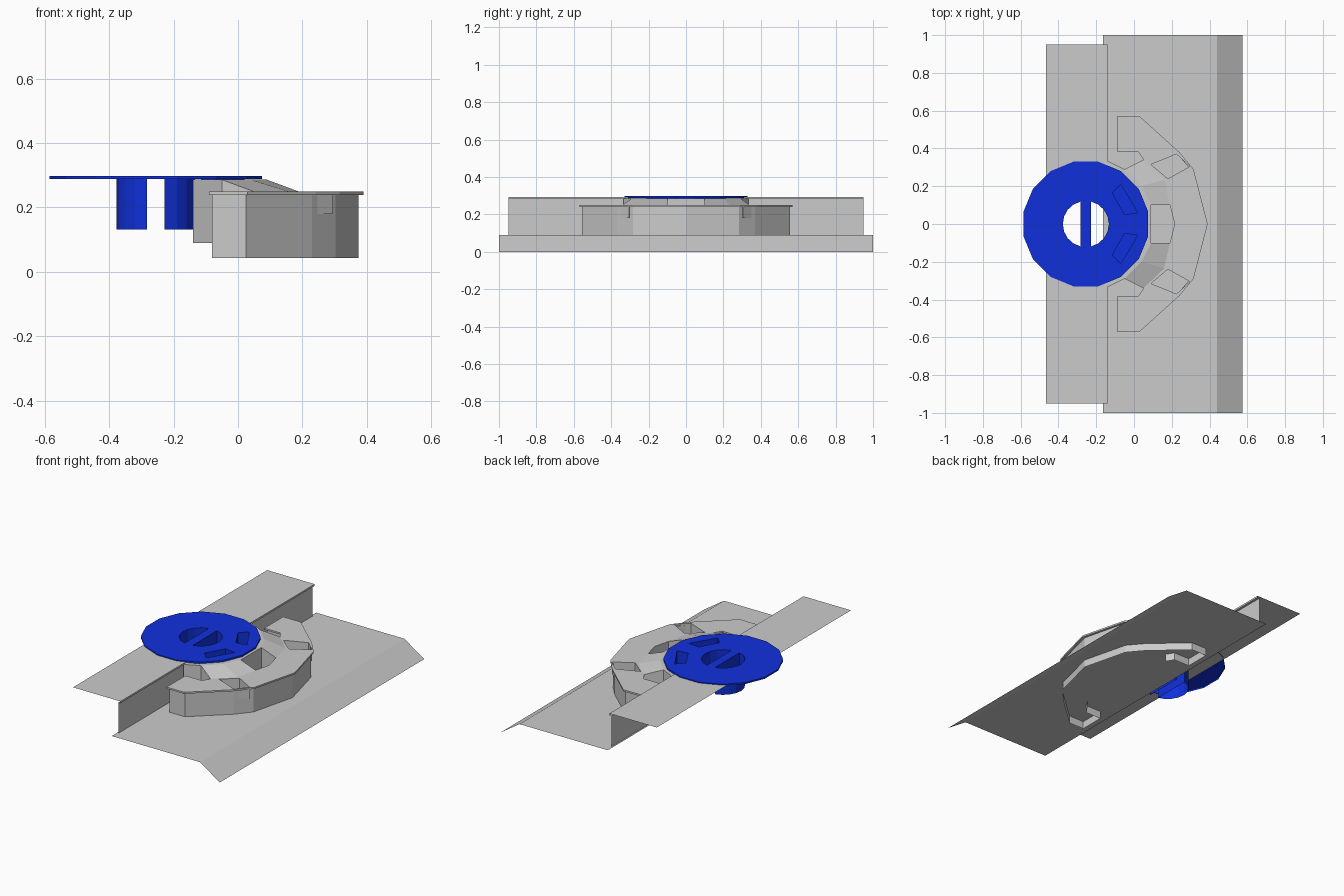
import bpy, bmesh, math

if "Cube" in bpy.data.objects:
    bpy.data.objects.remove(bpy.data.objects["Cube"])


def mir(pts):
    """Mirror a half outline across y = 0 and append it in reverse order."""
    return pts + [(x, -y) for x, y in reversed(pts) if abs(y) > 1e-6]


def flip(pts):
    return [(x, -y) for x, y in pts]


def at(pts, z):
    return [(x, y, z) for x, y in pts]


def band(bm, a, b, closed=False):
    """Skin two matching 3D point rows with quads."""
    va = [bm.verts.new(p) for p in a]
    vb = [bm.verts.new(p) for p in b]
    n = len(a)
    for i in range(n if closed else n - 1):
        j = (i + 1) % n
        bm.faces.new((va[i], va[j], vb[j], vb[i]))


def plate(bm, loops, z):
    """Flat plate: first loop is the outline, the others are holes."""
    edges = []
    for loop in loops:
        vs = [bm.verts.new(p) for p in at(loop, z)]
        edges += [bm.edges.new((vs[i], vs[(i + 1) % len(vs)])) for i in range(len(vs))]
    bmesh.ops.triangle_fill(bm, edges=edges, use_beauty=True, normal=(0, 0, 1))


def pocket(bm, quad, z0, z1):
    band(bm, at(quad, z0), at(quad, z1), True)
    bm.faces.new([bm.verts.new(p) for p in at(quad, z1)])


def finish(bm, name, mat=None):
    bmesh.ops.remove_doubles(bm, verts=bm.verts[:], dist=0.0005)
    bmesh.ops.dissolve_limit(bm, angle_limit=0.01, verts=bm.verts[:], edges=bm.edges[:])
    bmesh.ops.recalc_face_normals(bm, faces=bm.faces[:])
    bm.normal_update()
    if sum(f.normal.z * f.calc_area() for f in bm.faces) < 0:
        bmesh.ops.reverse_faces(bm, faces=bm.faces[:])
    me = bpy.data.meshes.new(name)
    bm.to_mesh(me)
    bm.free()
    ob = bpy.data.objects.new(name, me)
    bpy.context.collection.objects.link(ob)
    if mat:
        me.materials.append(mat)
    return ob


def sweep_y(bm, profile, y0, y1):
    band(bm, [(x, y0, z) for x, z in profile], [(x, y1, z) for x, z in profile])


blue = bpy.data.materials.new("blue")
blue.diffuse_color = (0.005, 0.03, 0.72, 1)
blue.use_nodes = True
blue.node_tree.nodes["Principled BSDF"].inputs["Base Color"].default_value = blue.diffuse_color

# Low base sheet with sloped outer edge
bm = bmesh.new()
sweep_y(bm, [(-0.165, 0.09), (0.44, 0.09), (0.575, 0.0)], -1, 1)
finish(bm, "base_sheet")

# Raised ledge: top sheet, small lip and wall, open below the disc holes
ledge = [(-0.465, 0.292), (-0.385, 0.292), (-0.14, 0.292), (-0.14, 0.281),
         (-0.155, 0.281), (-0.155, 0.09)]
bm = bmesh.new()
sweep_y(bm, ledge, -0.95, -0.16)
sweep_y(bm, ledge[:2], -0.16, 0.16)
sweep_y(bm, ledge, 0.16, 0.95)
finish(bm, "raised_ledge")

# Horseshoe ring with overhanging lip and two pockets
free = [(0.05, 0.34), (0.02, 0.385), (-0.09, 0.385), (-0.09, 0.57), (0.03, 0.57),
        (0.24, 0.38), (0.315, 0.29), (0.39, 0)]
inset = [(0.058, 0.352), (0.028, 0.4), (-0.08, 0.4), (-0.08, 0.555), (0.025, 0.555),
         (0.23, 0.37), (0.303, 0.283), (0.374, 0)]
inner = mir([(0.16, 0.235), (0.19, 0.1), (0.215, 0)])
ring_slot = [(0.09, 0.315), (0.225, 0.37), (0.295, 0.305), (0.18, 0.24)]
bm = bmesh.new()
lip, wall = mir(free), mir(inset)
plate(bm, [lip + inner[::-1], ring_slot, flip(ring_slot)], 0.249)
band(bm, at(lip, 0.249), at(lip, 0.239))
band(bm, at(lip, 0.239), at(wall, 0.239))
band(bm, at(wall, 0.239), at(wall, 0.043))
for q in (ring_slot, flip(ring_slot)):
    pocket(bm, q, 0.249, 0.18)
finish(bm, "horseshoe_ring")

# Hub: shelf round the disc, ramps down to the ring, side and window walls
CX = -0.255
top = [(-0.14, 0.335), (-0.05, 0.29), (0.04, 0.2), (0.09, 0.1)]
foot = [(0.05, 0.34), (0.16, 0.235), (0.19, 0.1)]
bm = bmesh.new()
rim = mir(top)
under = [(CX + (x - CX) * 0.86, y * 0.86) for x, y in rim]
band(bm, at(rim, 0.286), at(under, 0.286))
for f in (lambda p: p, flip):
    band(bm, at(f(top[1:]), 0.286), at(f(foot), 0.249))
    side = at(f(top[:2]), 0.286) + at(f(foot[:1]), 0.249)
    band(bm, side, [(x, y, 0.09) for x, y, z in side])
    cheek = at(f(top[3:]), 0.286) + at(f(foot[2:]), 0.249)
    band(bm, cheek, [(x, y, 0.09) for x, y, z in cheek])
back = [(0.09, 0.1), (0.09, -0.1)]
band(bm, at(back, 0.286), at(back, 0.09))
front = mir([(0.19, 0.1), (0.215, 0)])
band(bm, at(front, 0.249), at(front, 0.09))
finish(bm, "hub_ramps")

# Blue disc with two half-round tubes and two pockets
R = 0.33 / math.cos(math.pi / 16)
disc = [(CX + R * math.cos((i + 0.5) * math.pi / 8), R * math.sin((i + 0.5) * math.pi / 8))
        for i in range(16)]
arc = [math.radians(-77 + 154 * i / 8) for i in range(9)]
tubes = [[(CX + s * 0.122 * math.cos(a), 0.122 * math.sin(a)) for a in arc] for s in (1, -1)]
slot = [(-0.07, 0.21), (-0.115, 0.165), (-0.05, 0.05), (0.02, 0.06)]
bm = bmesh.new()
plate(bm, [disc] + tubes + [slot, flip(slot)], 0.298)
band(bm, at(disc, 0.298), at(disc, 0.288), True)
for t in tubes:
    band(bm, at(t, 0.298), at(t, 0.132), True)
for q in (slot, flip(slot)):
    pocket(bm, q, 0.298, 0.2)
finish(bm, "blue_disc", blue)
